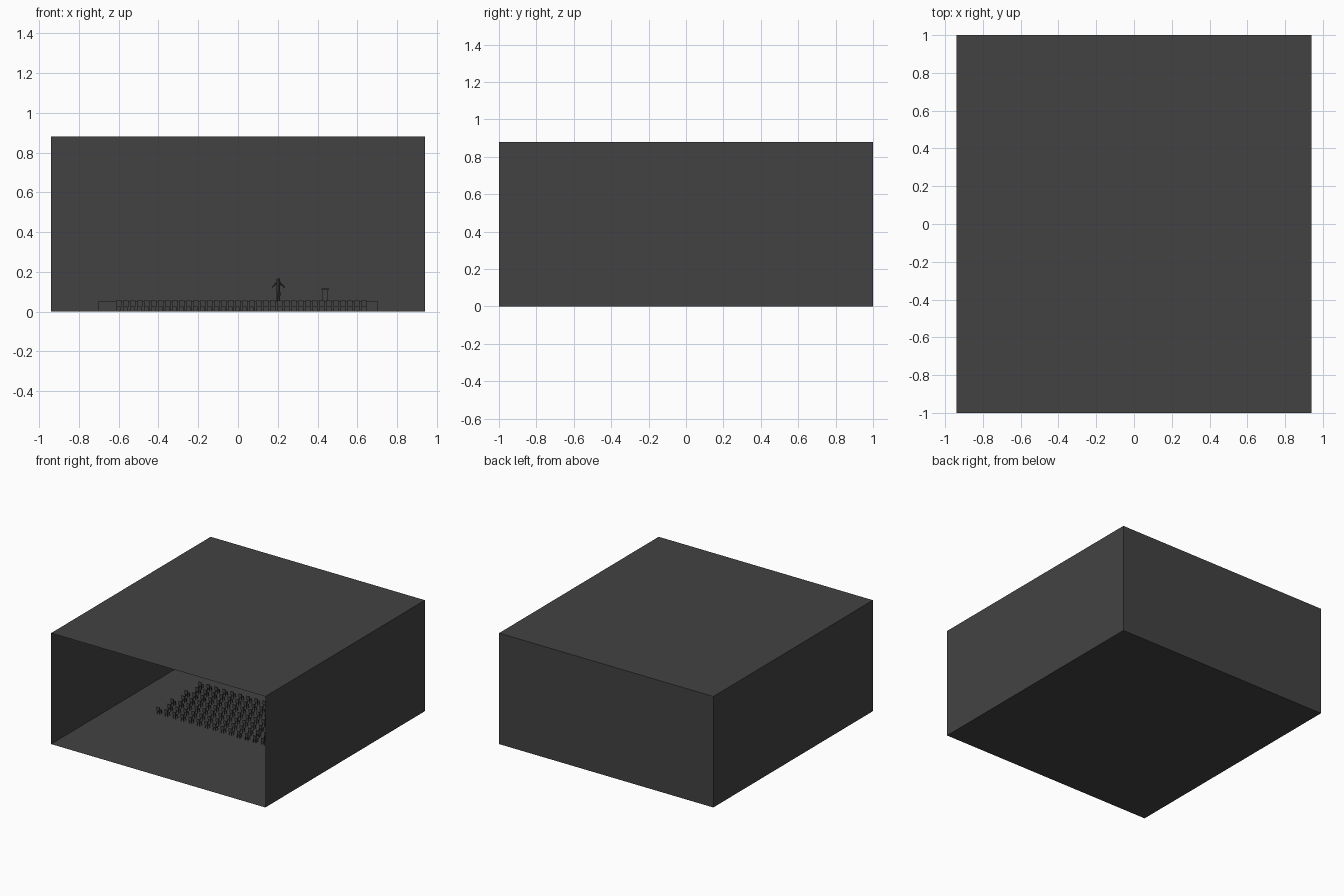
import bpy, bmesh
from mathutils import Matrix, Vector

if "Cube" in bpy.data.objects:
    bpy.data.objects.remove(bpy.data.objects["Cube"])

grey = bpy.data.materials.new("charcoal grey")
grey.diffuse_color = (0.055, 0.055, 0.055, 1)
grey.use_nodes = True
grey.node_tree.nodes["Principled BSDF"].inputs["Base Color"].default_value = grey.diffuse_color


def box(bm, lo, hi):
    """Add an axis-aligned box between two corners."""
    lo, hi = Vector(lo), Vector(hi)
    size = hi - lo
    m = Matrix.Translation((lo + hi) / 2) @ Matrix.Diagonal((*size, 1))
    return bmesh.ops.create_cube(bm, size=1, matrix=m)["verts"]


def rod(bm, a, b, r1, r2, sides=8):
    """Add a tapered rod from a to b."""
    a, b = Vector(a), Vector(b)
    d = b - a
    m = Matrix.Translation((a + b) / 2) @ d.to_track_quat('Z', 'Y').to_matrix().to_4x4()
    bmesh.ops.create_cone(bm, cap_ends=True, segments=sides, radius1=r1,
                          radius2=r2, depth=d.length, matrix=m)


def finish(name, bm, loc=(0, 0, 0)):
    mesh = bpy.data.meshes.new(name)
    bm.to_mesh(mesh)
    bm.free()
    mesh.materials.append(grey)
    ob = bpy.data.objects.new(name, mesh)
    ob.location = loc
    bpy.context.collection.objects.link(ob)
    return ob


# Room shell: thin-walled box, open at the front
bm = bmesh.new()
box(bm, (-0.94, -1, 0), (0.94, 1, 0.88))
bm.faces.ensure_lookup_table()
front = min(bm.faces, key=lambda f: f.calc_center_median().y)
bmesh.ops.delete(bm, geom=[front], context='FACES_ONLY')
finish("room_shell", bm)

# Stage platform against the back wall
bm = bmesh.new()
box(bm, (-0.705, 0.62, 0), (0.705, 0.995, 0.05))
finish("stage", bm)

# Chair mesh: seat, backrest towards the room opening, four legs
bm = bmesh.new()
box(bm, (-0.0135, -0.014, 0.024), (0.0135, 0.016, 0.029))
box(bm, (-0.0135, -0.016, 0.029), (0.0135, -0.012, 0.056))
for sx in (-1, 1):
    for y in (-0.011, 0.013):
        box(bm, (sx * 0.011 - 0.0015, y - 0.0015, 0), (sx * 0.011 + 0.0015, y + 0.0015, 0.024))
first = finish("chair", bm, (-0.60, -0.13, 0))

# Seven staggered rows of eighteen chairs
for row in range(7):
    for col in range(18):
        if row == col == 0:
            continue
        ob = bpy.data.objects.new("chair", first.data)
        ob.location = (-0.60 + 0.0705 * col + 0.0352 * (row % 2), -0.13 + 0.0875 * row, 0)
        bpy.context.collection.objects.link(ob)

# Lectern: column with a wider top
bm = bmesh.new()
box(bm, (0.425, 0.72, 0.05), (0.453, 0.745, 0.11))
box(bm, (0.420, 0.712, 0.11), (0.458, 0.752, 0.116))
finish("lectern", bm)

# Speaker standing on the stage
bm = bmesh.new()
x, y = 0.203, 0.76
for s in (-1, 1):
    rod(bm, (x + s * 0.005, y, 0.05), (x + s * 0.005, y, 0.10), 0.004, 0.005)
    rod(bm, (x + s * 0.006, y, 0.147), (x + s * 0.032, y, 0.122), 0.004, 0.003)
rod(bm, (x, y, 0.098), (x, y, 0.151), 0.009, 0.010)
bmesh.ops.create_uvsphere(bm, u_segments=10, v_segments=8, radius=0.010,
                          matrix=Matrix.Translation((x, y, 0.160)))
finish("speaker", bm)
